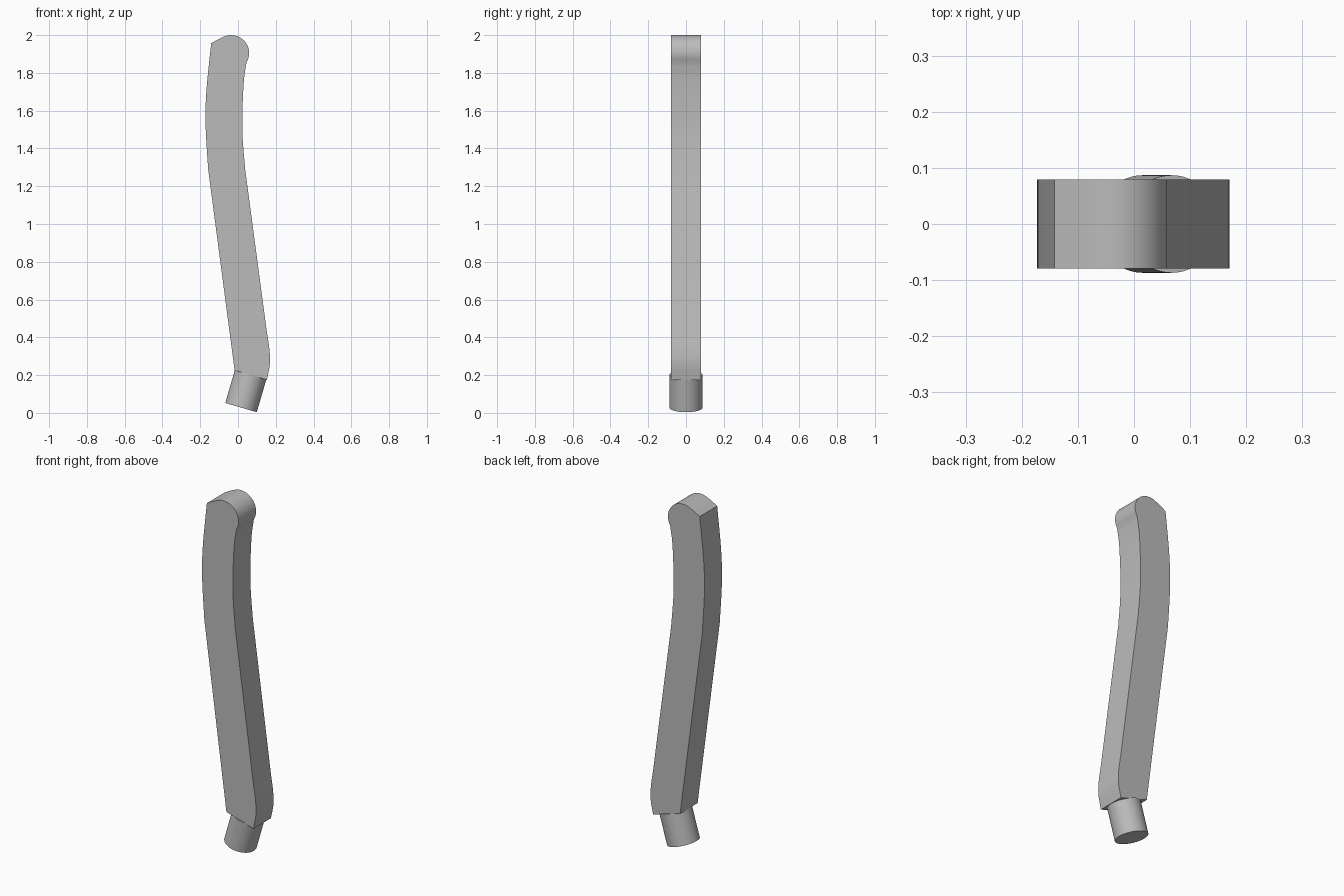
import bpy, bmesh
from math import radians, cos, sin, atan2
from mathutils import Vector, Matrix

cube = bpy.data.objects.get("Cube")
if cube:
    bpy.data.objects.remove(cube, do_unlink=True)

grey = bpy.data.materials.new("plain grey")
grey.use_nodes = True
colour = (0.50, 0.50, 0.50, 1)
grey.diffuse_color = colour
grey.node_tree.nodes["Principled BSDF"].inputs["Base Color"].default_value = colour


def finish(name, bm):
    bmesh.ops.recalc_face_normals(bm, faces=bm.faces)
    mesh = bpy.data.meshes.new(name)
    bm.to_mesh(mesh)
    bm.free()
    obj = bpy.data.objects.new(name, mesh)
    bpy.context.collection.objects.link(obj)
    mesh.materials.append(grey)
    bpy.ops.object.select_all(action='DESELECT')
    obj.select_set(True)
    bpy.context.view_layer.objects.active = obj
    bpy.ops.object.shade_smooth_by_angle(angle=radians(25))
    return obj


def smooth_run(points, steps=4):
    """Rounded path through the points."""
    p = [Vector(q) for q in points]
    p = [2 * p[0] - p[1]] + p + [2 * p[-1] - p[-2]]
    run = []
    for a, b, c, d in zip(p, p[1:], p[2:], p[3:]):
        for i in range(steps):
            t = i / steps
            run.append(0.5 * (2 * b + (c - a) * t + (2 * a - 5 * b + 4 * c - d) * t ** 2
                              + (3 * b - a - 3 * c + d) * t ** 3))
    return run + [p[-2]]


# Bent flat handle: side profile in x and z, pushed through the thickness
half_thickness = 0.079
head = [Vector((-0.036 + 0.095 * cos(radians(a)), 1.905 + 0.095 * sin(radians(a))))
        for a in range(115, -21, -9)]
neck = smooth_run([(0.045, 1.855), (0.031, 1.757), (0.023, 1.58),
                   (0.025, 1.45), (0.038, 1.29)])
heel = smooth_run([(0.154, 0.42), (0.166, 0.34), (0.169, 0.26), (0.153, 0.175)])
back = smooth_run([(-0.158, 1.29), (-0.172, 1.53), (-0.167, 1.71), (-0.142, 1.957)])
crown = smooth_run([(-0.142, 1.957), (-0.105, 1.978)])[1:]
profile = head + neck + heel + [Vector((-0.018, 0.225))] + back + crown

bm = bmesh.new()
side = bm.faces.new([bm.verts.new((p.x, -half_thickness, p.y)) for p in profile])
pushed = bmesh.ops.extrude_face_region(bm, geom=[side])["geom"]
bmesh.ops.translate(bm, vec=(0, 2 * half_thickness, 0),
                    verts=[v for v in pushed if isinstance(v, bmesh.types.BMVert)])
finish("handle", bm)

# Round peg leaning out of the lower end
foot, top = Vector((0.016, 0, 0.028)), Vector((0.067, 0, 0.203))
axis = top - foot
bm = bmesh.new()
bmesh.ops.create_cone(
    bm, cap_ends=True, segments=48, radius1=0.087, radius2=0.087, depth=axis.length,
    matrix=Matrix.Translation((foot + top) / 2) @ Matrix.Rotation(atan2(axis.x, axis.z), 4, 'Y'))
finish("peg", bm)
